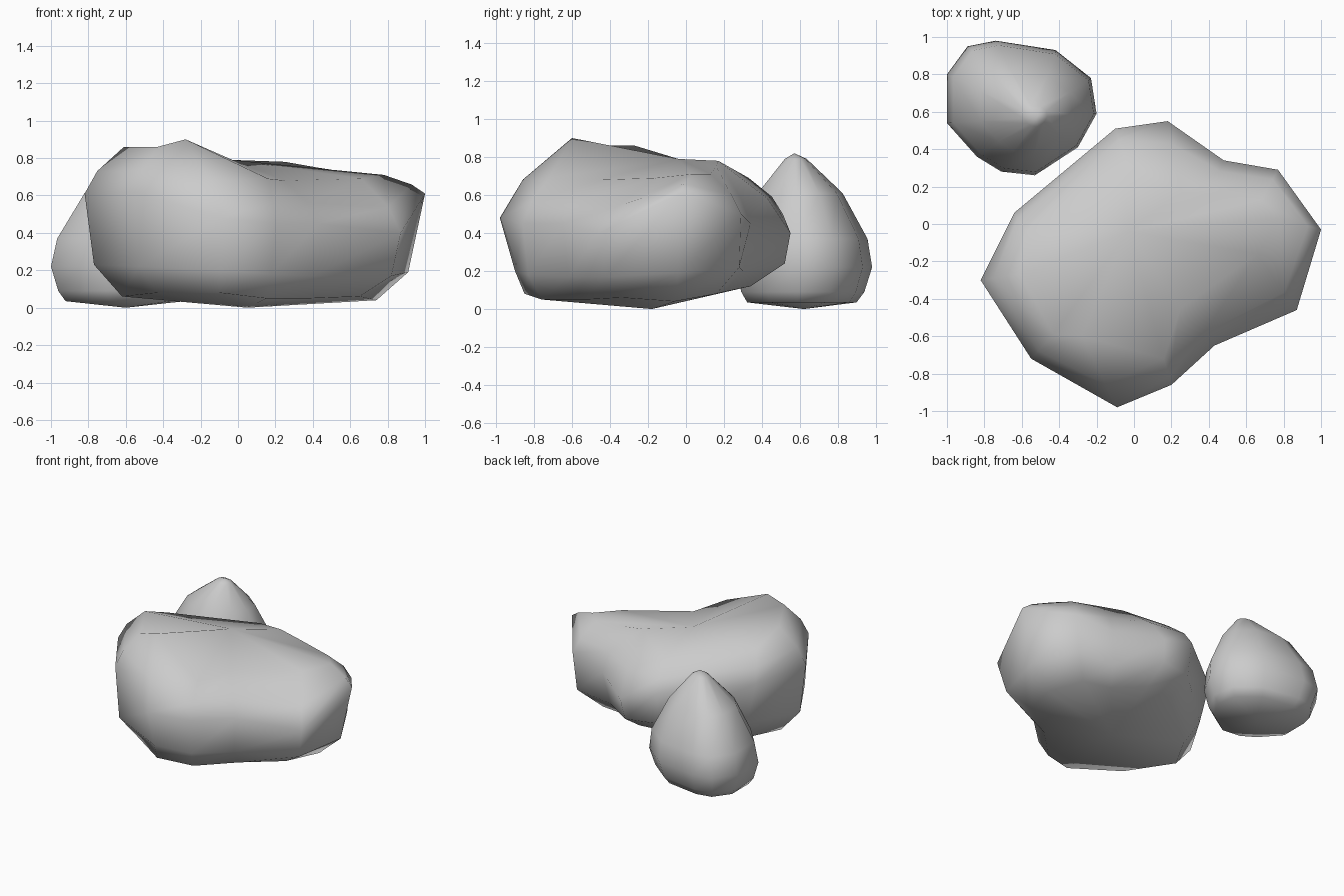
import bpy
import bmesh
from mathutils import Vector

default_cube = bpy.data.objects.get("Cube")
if default_cube:
    bpy.data.objects.remove(default_cube, do_unlink=True)

# One plain stone colour
stone = bpy.data.materials.new("stone_grey")
stone.use_nodes = True
stone_colour = (0.6, 0.6, 0.6, 1)
stone.diffuse_color = stone_colour
stone.node_tree.nodes["Principled BSDF"].inputs["Base Color"].default_value = stone_colour


def blend_rings(outer, inner, inward, rise):
    """Ring between two others, with separate sideways and upward amounts."""
    ring = []
    for start, end in zip(outer, inner):
        point = start.lerp(end, inward)
        point.z = start.lerp(end, rise).z
        ring.append(point)
    return ring


def loft_rock(name, rings, bottom, top):
    """Skin rings from bottom to top and close both ends with fans."""
    bm = bmesh.new()
    loops = [[bm.verts.new(point) for point in ring] for ring in rings]
    bottom_vert, top_vert = bm.verts.new(bottom), bm.verts.new(top)
    count = len(loops[0])
    for i in range(count):
        j = (i + 1) % count
        bm.faces.new((bottom_vert, loops[0][j], loops[0][i]))
        bm.faces.new((top_vert, loops[-1][i], loops[-1][j]))
        for lower, upper in zip(loops, loops[1:]):
            bm.faces.new((lower[i], lower[j], upper[j], upper[i]))
    bmesh.ops.recalc_face_normals(bm, faces=bm.faces)
    for face in bm.faces:
        face.smooth = True
    mesh = bpy.data.meshes.new(name)
    bm.to_mesh(mesh)
    bm.free()
    mesh.materials.append(stone)
    rock = bpy.data.objects.new(name, mesh)
    bpy.context.collection.objects.link(rock)
    return rock


# Large rock: foot, flank, widest belt and crown rim, counter-clockwise from the front
foot = [(-.1, -.85, .08), (.15, -.76, .05), (.38, -.53, .05), (.65, -.34, .06),
        (.74, -.06, .04), (.6, .16, .08), (.38, .2, .09), (.16, .34, .12),
        (-.07, .31, .12), (-.46, 0, .05), (-.62, -.28, .06), (-.43, -.63, .08)]
flank = [(-.09, -.9, .2), (.18, -.83, .18), (.4, -.62, .17), (.82, -.42, .17),
         (.91, -.04, .19), (.74, .28, .22), (.44, .3, .2), (.16, .52, .24),
         (-.1, .47, .25), (-.56, .05, .22), (-.77, -.3, .23), (-.53, -.7, .22)]
belt = [(-.09, -.98, .48), (.2, -.86, .45), (.43, -.65, .45), (.87, -.46, .4),
        (1, -.03, .61), (.77, .29, .5), (.48, .34, .45), (.18, .55, .4),
        (-.1, .51, .5), (-.64, .06, .55), (-.82, -.3, .61), (-.55, -.72, .62)]
crown = [(-.28, -.6, .9), (.16, -.72, .69), (.25, -.45, .68), (.66, -.16, .69),
         (.78, .03, .71), (.68, .13, .71), (.42, .16, .75), (.25, .17, .78),
         (-.04, .33, .69), (-.58, -.04, .77), (-.61, -.27, .86), (-.43, -.59, .86)]
foot, flank, belt, crown = [[Vector(point) for point in ring]
                            for ring in (foot, flank, belt, crown)]

# Rounded shoulder between belt and crown
shoulder = blend_rings(belt, crown, .32, .48)
loft_rock("large_rock", [foot, flank, belt, shoulder, crown],
          (.05, -.18, 0), (-.03, -.04, .79))

# Small rock: one footprint tapered to a blunt peak that leans to the left
footprint = [(-.53, .26), (-.3, .41), (-.2, .59), (-.23, .78), (-.42, .93),
             (-.74, .98), (-.89, .95), (-1, .8), (-1, .54), (-.84, .36), (-.71, .28)]
centre = Vector((-.61, .57))
small_rings = []
for scale, lean, height in [(.8, 0, .035), (.9, 0, .09), (1, 0, .22),
                            (.94, .01, .37), (.62, .03, .61), (.16, .08, .79)]:
    ring = [centre + (Vector(point) - centre) * scale for point in footprint]
    small_rings.append([Vector((p.x + lean, p.y, height)) for p in ring])
loft_rock("small_rock", small_rings, (-.6, .62, 0), (-.52, .57, .82))
